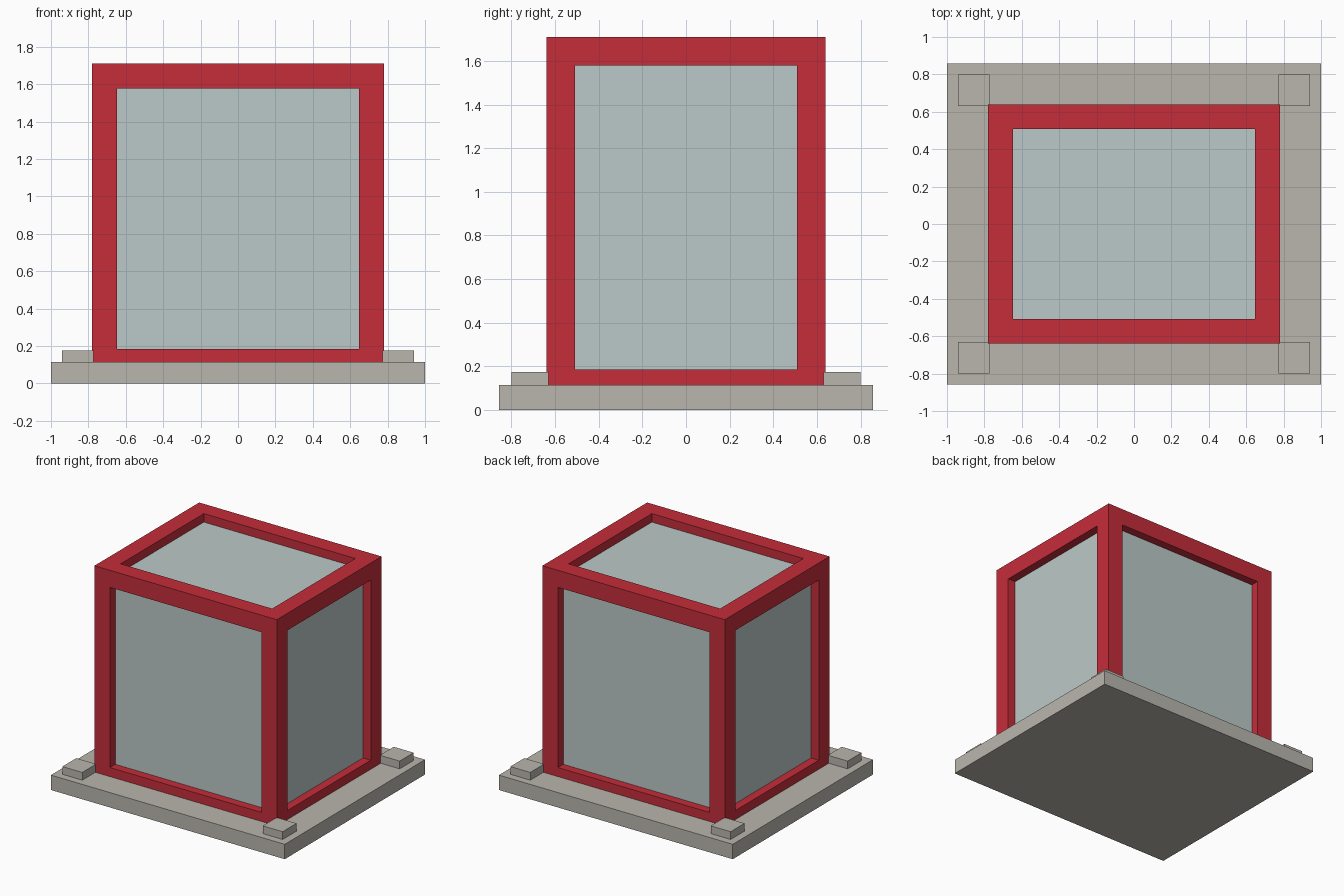
import bpy, bmesh
from mathutils import Vector

if "Cube" in bpy.data.objects:
    bpy.data.objects.remove(bpy.data.objects["Cube"], do_unlink=True)


def material(name, rgb):
    m = bpy.data.materials.new(name)
    m.use_nodes = True
    m.diffuse_color = (*rgb, 1)
    m.node_tree.nodes["Principled BSDF"].inputs["Base Color"].default_value = (*rgb, 1)
    return m


red = material("red paint", (0.558, 0.026, 0.042))
glass = material("pale glass", (0.497, 0.584, 0.578))
stone = material("warm grey stone", (0.491, 0.468, 0.423))


def box_mesh(low, high):
    low, high = Vector(low), Vector(high)
    bm = bmesh.new()
    bmesh.ops.create_cube(bm, size=1)
    for v in bm.verts:
        v.co = (low + high) / 2 + v.co * (high - low)
    return bm


def finish(bm, name, *mats):
    mesh = bpy.data.meshes.new(name)
    bm.to_mesh(mesh)
    bm.free()
    for m in mats:
        mesh.materials.append(m)
    obj = bpy.data.objects.new(name, mesh)
    bpy.context.collection.objects.link(obj)
    return obj


# Base slab
BASE_TOP = 0.115
finish(box_mesh((-1, -0.857, 0), (1, 0.857, BASE_TOP)), "base_slab", stone)

# Corner pads
for sx, side in ((1, "left"), (-1, "right")):
    for sy, end in ((1, "back"), (-1, "front")):
        xs = sorted((sx * 0.772, sx * 0.942))
        ys = sorted((sy * 0.63, sy * 0.8))
        finish(box_mesh((xs[0], ys[0], BASE_TOP - 0.01), (xs[1], ys[1], 0.175)),
               f"corner_pad_{end}_{side}", stone)

# Booth: square frame bars with panes recessed to half the bar width
BAR = 0.132
bm = box_mesh((-0.78, -0.64, 0.053), (0.78, 0.64, 1.71))
panes = list(bm.faces)
bmesh.ops.inset_individual(bm, faces=panes, thickness=BAR, use_even_offset=True)
jambs = bmesh.ops.extrude_discrete_faces(bm, faces=panes)["faces"]
for pane in jambs:
    shift = -pane.normal * BAR / 2
    pane.material_index = 1
    for v in pane.verts:
        v.co += shift
finish(bm, "framed_booth", red, glass)
